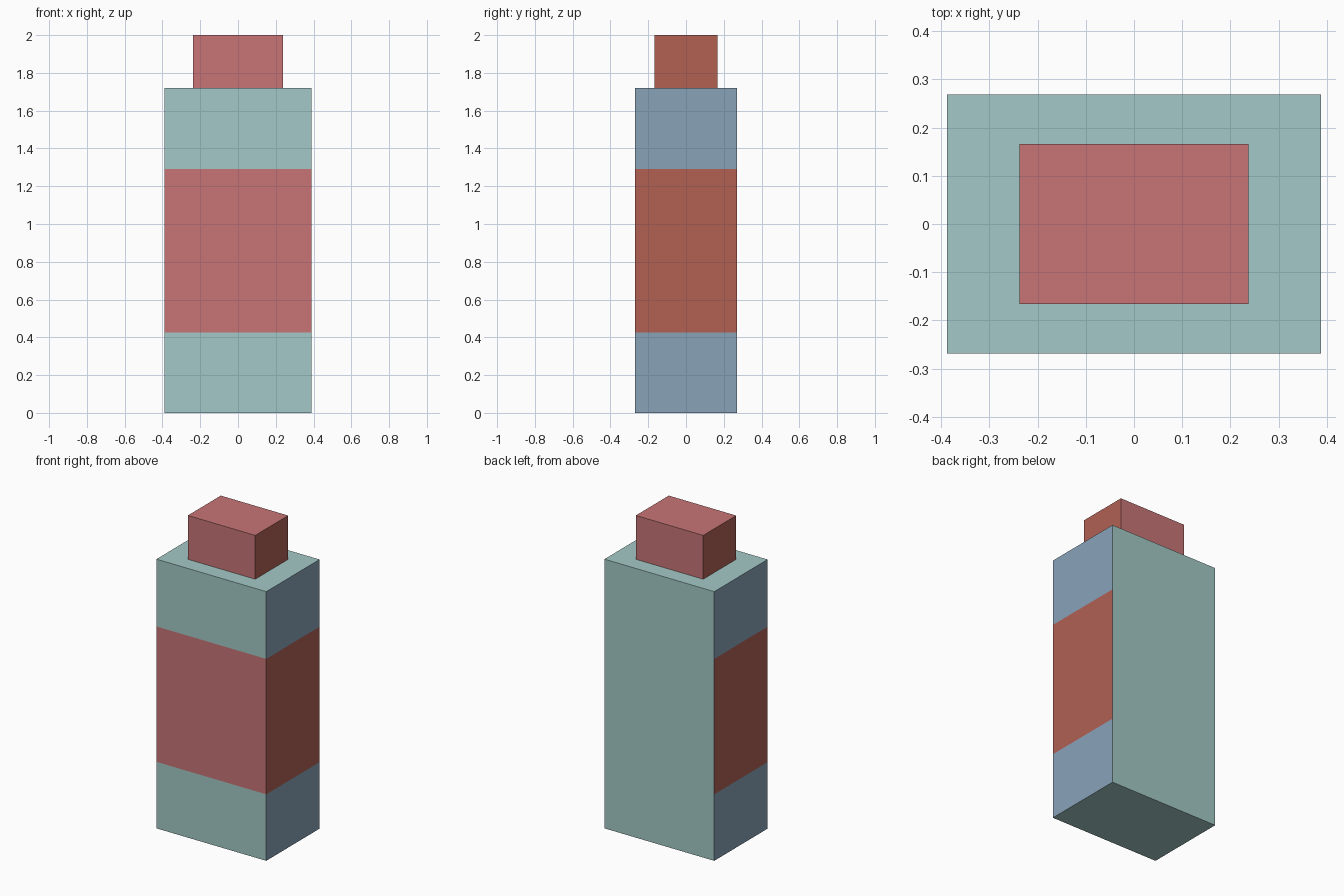
import bpy, bmesh
from mathutils import Vector

if "Cube" in bpy.data.objects:
    bpy.data.objects.remove(bpy.data.objects["Cube"])


def make_material(name, rgb):
    """Flat colour from 0-255 sRGB, stored as linear."""
    lin = [((c / 255 + 0.055) / 1.055) ** 2.4 for c in rgb]
    mat = bpy.data.materials.new(name)
    mat.diffuse_color = (*lin, 1.0)
    mat.use_nodes = True
    mat.node_tree.nodes["Principled BSDF"].inputs["Base Color"].default_value = mat.diffuse_color
    return mat


MATERIALS = [
    make_material("pale_teal", (163, 201, 199)),
    make_material("blue_grey", (137, 163, 185)),
    make_material("rose_red", (200, 117, 118)),
    make_material("brick_red", (178, 97, 84)),
]
TEAL, BLUE, ROSE, BRICK = range(4)


def make_box(name, size, z0, colour_rule, cuts=()):
    """Box standing on z0, cut at given heights, coloured face by face."""
    bm = bmesh.new()
    bmesh.ops.create_cube(bm, size=1.0)
    bmesh.ops.scale(bm, vec=size, verts=bm.verts)
    bmesh.ops.translate(bm, vec=(0, 0, z0 + size[2] / 2), verts=bm.verts)
    for z in cuts:
        bmesh.ops.bisect_plane(bm, geom=bm.verts[:] + bm.edges[:] + bm.faces[:],
                               plane_co=Vector((0, 0, z)), plane_no=Vector((0, 0, 1)))
    bm.normal_update()
    for f in bm.faces:
        f.material_index = colour_rule(f.normal, f.calc_center_median())
    mesh = bpy.data.meshes.new(name)
    bm.to_mesh(mesh)
    bm.free()
    for mat in MATERIALS:
        mesh.materials.append(mat)
    obj = bpy.data.objects.new(name, mesh)
    bpy.context.collection.objects.link(obj)
    return obj


BAND_LOW, BAND_HIGH, SHOULDER = 0.425, 1.29, 1.72


# Body: label band wraps the front and both sides, the back stays plain
def body_colour(n, c):
    side = abs(n.x) > 0.5
    if BAND_LOW < c.z < BAND_HIGH and (side or n.y < -0.5):
        return BRICK if side else ROSE
    return BLUE if side else TEAL


make_box("bottle_body", (0.776, 0.538, SHOULDER), 0.0, body_colour, (BAND_LOW, BAND_HIGH))

# Cap: red block centred on the shoulder
make_box("bottle_cap", (0.476, 0.332, 2.0 - SHOULDER), SHOULDER,
         lambda n, c: BRICK if abs(n.x) > 0.5 else ROSE)
